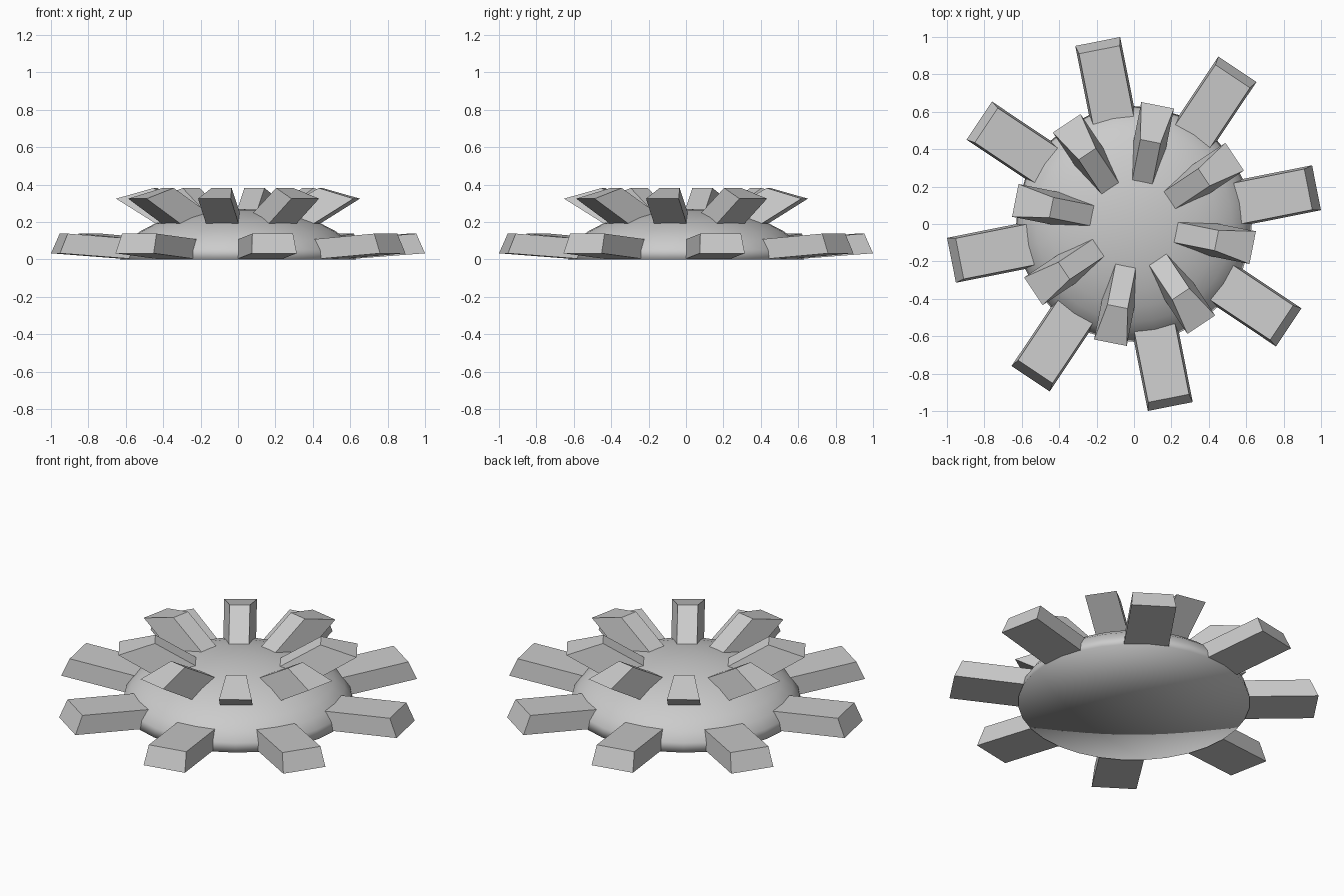
import bpy, bmesh
from math import sin, cos, pi, radians

cube = bpy.data.objects.get("Cube")
if cube:
    bpy.data.objects.remove(cube, do_unlink=True)

grey = bpy.data.materials.new("plain_grey")
grey.use_nodes = True
colour = (0.6, 0.6, 0.6, 1)
grey.diffuse_color = colour
grey.node_tree.nodes["Principled BSDF"].inputs["Base Color"].default_value = colour


def finish(bm, name):
    bmesh.ops.recalc_face_normals(bm, faces=bm.faces)
    mesh = bpy.data.meshes.new(name)
    bm.to_mesh(mesh)
    bm.free()
    mesh.materials.append(grey)
    obj = bpy.data.objects.new(name, mesh)
    bpy.context.collection.objects.link(obj)
    return obj


def dome(radius, height, segments=32, rings=8):
    """Flattened half ball with a closed flat underside, shaded smooth."""
    bm = bmesh.new()
    bmesh.ops.create_uvsphere(bm, u_segments=segments, v_segments=rings * 2, radius=1)
    low = [v for v in bm.verts if v.co.z < -0.01]
    bmesh.ops.delete(bm, geom=low, context='VERTS')
    rim = [e for e in bm.edges if e.is_boundary]
    base = bmesh.ops.contextual_create(bm, geom=rim)["faces"]
    bmesh.ops.poke(bm, faces=base)
    for v in bm.verts:
        v.co.x *= radius
        v.co.y *= radius
        v.co.z *= height
    for f in bm.faces:
        f.smooth = True
    return finish(bm, "dome")


def spoke(name, angle, profile, low_width, top_width):
    """Radial block: profile is (radius, z) as inner low, outer low, outer top, inner top."""
    bm = bmesh.new()
    sides = []
    for s in (-0.5, 0.5):
        ring = []
        for i, (r, z) in enumerate(profile):
            w = s * (low_width if i < 2 else top_width)
            ring.append(bm.verts.new((r * cos(angle) - w * sin(angle),
                                      r * sin(angle) + w * cos(angle), z)))
        bm.faces.new(ring)
        sides.append(ring)
    a, b = sides
    for i in range(4):
        j = (i + 1) % 4
        bm.faces.new((a[i], a[j], b[j], b[i]))
    return finish(bm, name)


dome(0.63, 0.27)

# Two rings of eight blocks: wide flat ones at the rim, raised ones on the dome
lower = [(0.56, 0.0), (0.995, 0.033), (0.95, 0.138), (0.56, 0.108)]
upper = [(0.33, 0.13), (0.647, 0.325), (0.45, 0.382), (0.17, 0.215)]
for k in range(8):
    turn = k * pi / 4
    spoke(f"rim_block_{k + 1}", turn + radians(11.25), lower, 0.245, 0.222)
    spoke(f"raised_block_{k + 1}", turn - radians(11.25), upper, 0.178, 0.11)
